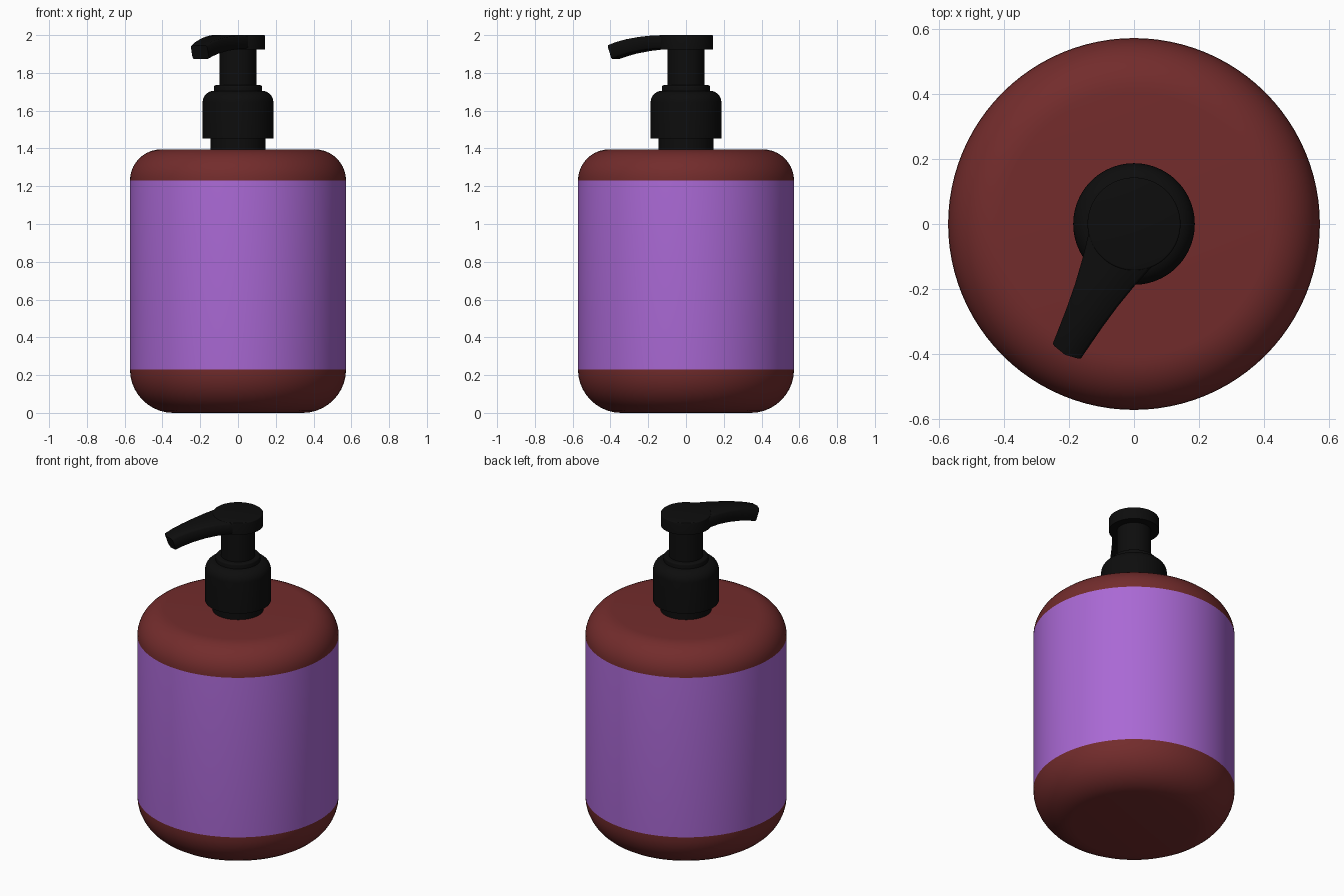
import bpy, bmesh, math
from mathutils import Vector

if "Cube" in bpy.data.objects:
    bpy.data.objects.remove(bpy.data.objects["Cube"])


def material(name, rgb):
    m = bpy.data.materials.new(name)
    m.diffuse_color = (*rgb, 1)
    m.use_nodes = True
    m.node_tree.nodes["Principled BSDF"].inputs["Base Color"].default_value = m.diffuse_color
    return m


RED = material("dark_red", (0.17, 0.025, 0.025))
PURPLE = material("purple", (0.40, 0.14, 0.66))
BLACK = material("black", (0.004, 0.004, 0.004))


def finish(name, bm, mats, angle=35):
    bmesh.ops.recalc_face_normals(bm, faces=bm.faces)
    me = bpy.data.meshes.new(name)
    bm.to_mesh(me)
    bm.free()
    ob = bpy.data.objects.new(name, me)
    bpy.context.collection.objects.link(ob)
    for m in mats:
        me.materials.append(m)
    bpy.ops.object.select_all(action='DESELECT')
    ob.select_set(True)
    bpy.context.view_layer.objects.active = ob
    bpy.ops.object.shade_smooth_by_angle(angle=math.radians(angle))
    return ob


def arc(cr, cz, r, a0, a1, n=10):
    steps = [math.radians(a0 + (a1 - a0) * i / n) for i in range(n + 1)]
    return [(cr + r * math.cos(a), cz + r * math.sin(a)) for a in steps]


def lathe(name, profile, mats, n=96, band=None):
    """Revolve an (r, z) profile with flat end caps; band = heights given material 1."""
    bm = bmesh.new()
    rings = [[bm.verts.new((r * math.cos(2 * math.pi * i / n),
                            r * math.sin(2 * math.pi * i / n), z)) for i in range(n)]
             for r, z in profile]
    for a, b in zip(rings, rings[1:]):
        for i in range(n):
            j = (i + 1) % n
            f = bm.faces.new((a[i], a[j], b[j], b[i]))
            if band and band[0] < f.calc_center_median().z < band[1]:
                f.material_index = 1
    bm.faces.new(rings[0])
    bm.faces.new(rings[-1])
    return finish(name, bm, mats)


# bottle with rounded shoulders and a purple label band
R = 0.572
lathe("bottle", arc(R - 0.23, 0.23, 0.23, -90, 0) + arc(R - 0.165, 1.23, 0.165, 0, 90),
      [RED, PURPLE], band=(0.23, 1.23))

# pump: neck, collar, ring, stem and head
lathe("neck", [(0.145, 1.39), (0.145, 1.455)], [BLACK])
lathe("collar", [(0.187, 1.452)] + arc(0.127, 1.645, 0.06, 0, 90), [BLACK])
lathe("collar_ring", [(0.127, 1.70)] + arc(0.117, 1.725, 0.01, 0, 90, 4), [BLACK])
lathe("stem", [(0.097, 1.72), (0.097, 1.94)], [BLACK])
lathe("pump_head", [(0.143, 1.925)] + arc(0.138, 1.995, 0.005, 0, 90, 3), [BLACK])

# spout: tapered rounded box section swept along a drooping path
d = Vector((-0.467, -0.884, 0)).normalized()
p = Vector((-d.y, d.x, 0))
# distance along top, top z, distance along bottom, bottom z, half width
sections = [(0.00, 1.998, 0.00, 1.927, 0.122),
            (0.09, 1.998, 0.09, 1.927, 0.110),
            (0.17, 1.997, 0.17, 1.925, 0.090),
            (0.25, 1.990, 0.24, 1.917, 0.074),
            (0.33, 1.978, 0.32, 1.903, 0.062),
            (0.40, 1.962, 0.38, 1.887, 0.054),
            (0.455, 1.946, 0.43, 1.873, 0.049)]
bm = bmesh.new()
rings = []
for st, zt, sb, zb, w in sections:
    c = 0.008
    bow = 0.01 if st > 0.45 else 0
    ring = []
    for u, v in [(-w + c, 0), (0, 0), (w - c, 0), (w, 0.12), (w, 0.88),
                 (w - c, 1), (0, 1), (-w + c, 1), (-w, 0.88), (-w, 0.12)]:
        s = sb + (st - sb) * v - bow * (abs(u) / w)
        co = d * s + p * u
        ring.append(bm.verts.new((co.x, co.y, zb + (zt - zb) * v)))
    rings.append(ring)
for a, b in zip(rings, rings[1:]):
    for i in range(10):
        j = (i + 1) % 10
        bm.faces.new((a[i], a[j], b[j], b[i]))
bm.faces.new(rings[0])
bm.faces.new(rings[-1])
finish("spout", bm, [BLACK], 50)
